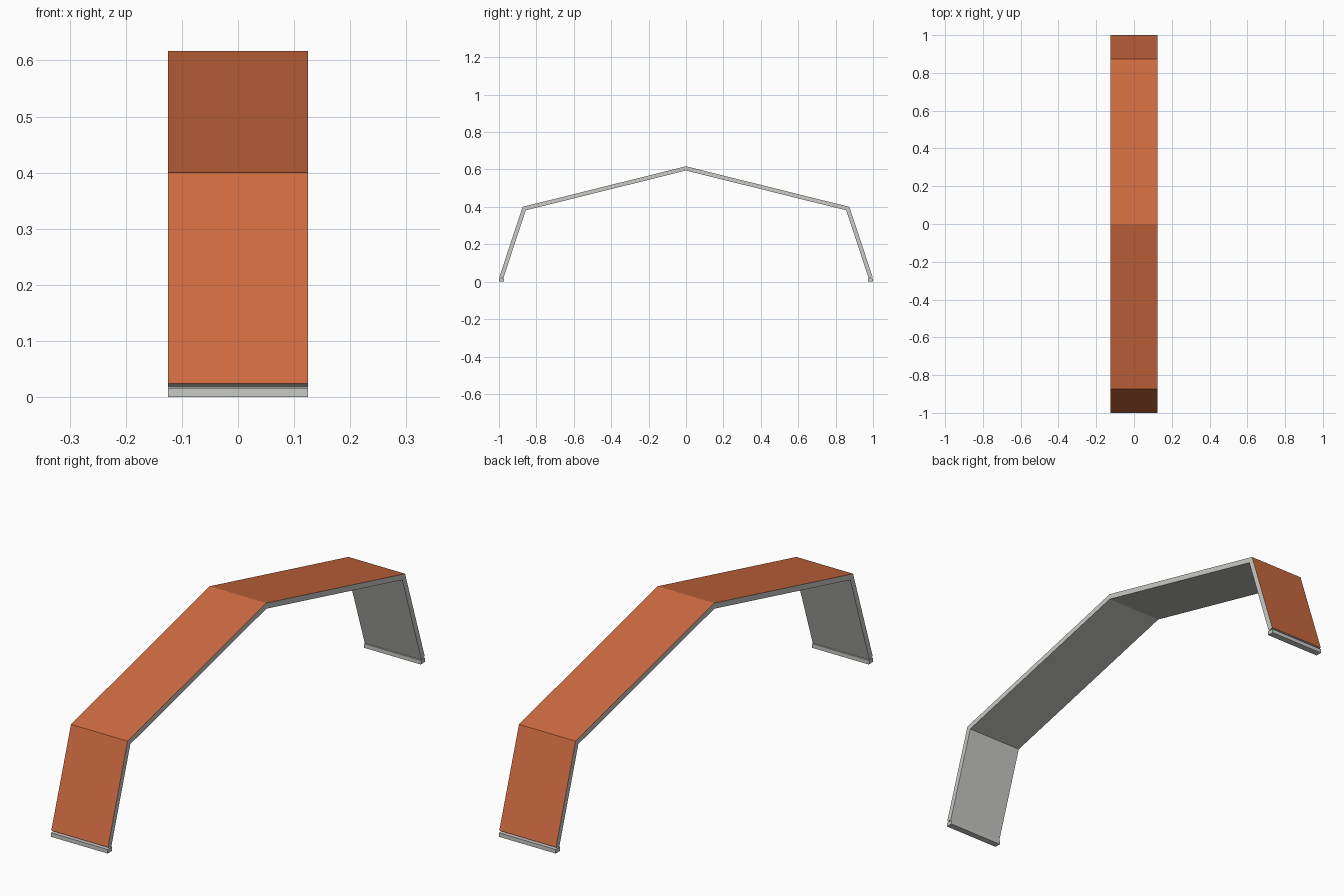
import bpy, bmesh
from mathutils import Vector

if "Cube" in bpy.data.objects:
    bpy.data.objects.remove(bpy.data.objects["Cube"])

HALF_W = 0.125     # half width along x
THICK = 0.022      # band thickness


def material(name, rgb):
    m = bpy.data.materials.new(name)
    m.diffuse_color = (*rgb, 1)
    m.use_nodes = True
    m.node_tree.nodes["Principled BSDF"].inputs["Base Color"].default_value = m.diffuse_color
    return m


orange = material("burnt orange", (0.62, 0.146, 0.051))
grey = material("light grey", (0.585, 0.585, 0.56))


def extrude_profile(name, profile, outer_count=0):
    """Extrude a closed (y, z) profile along x; the first edges become orange."""
    bm = bmesh.new()
    left = [bm.verts.new((-HALF_W, y, z)) for y, z in profile]
    right = [bm.verts.new((HALF_W, y, z)) for y, z in profile]
    n = len(profile)
    bm.faces.new(left)
    bm.faces.new(right[::-1])
    for i in range(n):
        j = (i + 1) % n
        f = bm.faces.new((left[i], right[i], right[j], left[j]))
        f.material_index = 1 if i < outer_count else 0
    bmesh.ops.recalc_face_normals(bm, faces=bm.faces)
    mesh = bpy.data.meshes.new(name)
    bm.to_mesh(mesh)
    bm.free()
    mesh.materials.append(grey)
    mesh.materials.append(orange)
    obj = bpy.data.objects.new(name, mesh)
    bpy.context.collection.objects.link(obj)
    return obj


def inset_path(path, t):
    """Offset an open path inwards with mitred corners and square ends."""
    normals = []
    for a, b in zip(path, path[1:]):
        d = (b - a).normalized()
        normals.append(Vector((d.y, -d.x)))
    result = []
    for i, p in enumerate(path):
        a, b = normals[max(i - 1, 0)], normals[min(i, len(normals) - 1)]
        result.append(p + (a + b) * (t / (1 + a.dot(b))))
    return result


# Folded arch band: orange outside, grey inside and on the edges
outer = [Vector(p) for p in
         [(-0.998, 0.024), (-0.874, 0.4), (0, 0.617), (0.874, 0.4), (0.998, 0.024)]]
inner = inset_path(outer, THICK)
extrude_profile("arch_band", outer + inner[::-1], outer_count=4)

# Foot plates under both legs
for side, label in ((-1, "front"), (1, "back")):
    extrude_profile(label + "_foot_plate",
                    [(side * 1.0, 0), (side * 1.0, 0.016),
                     (side * 0.973, 0.016), (side * 0.973, 0)])
